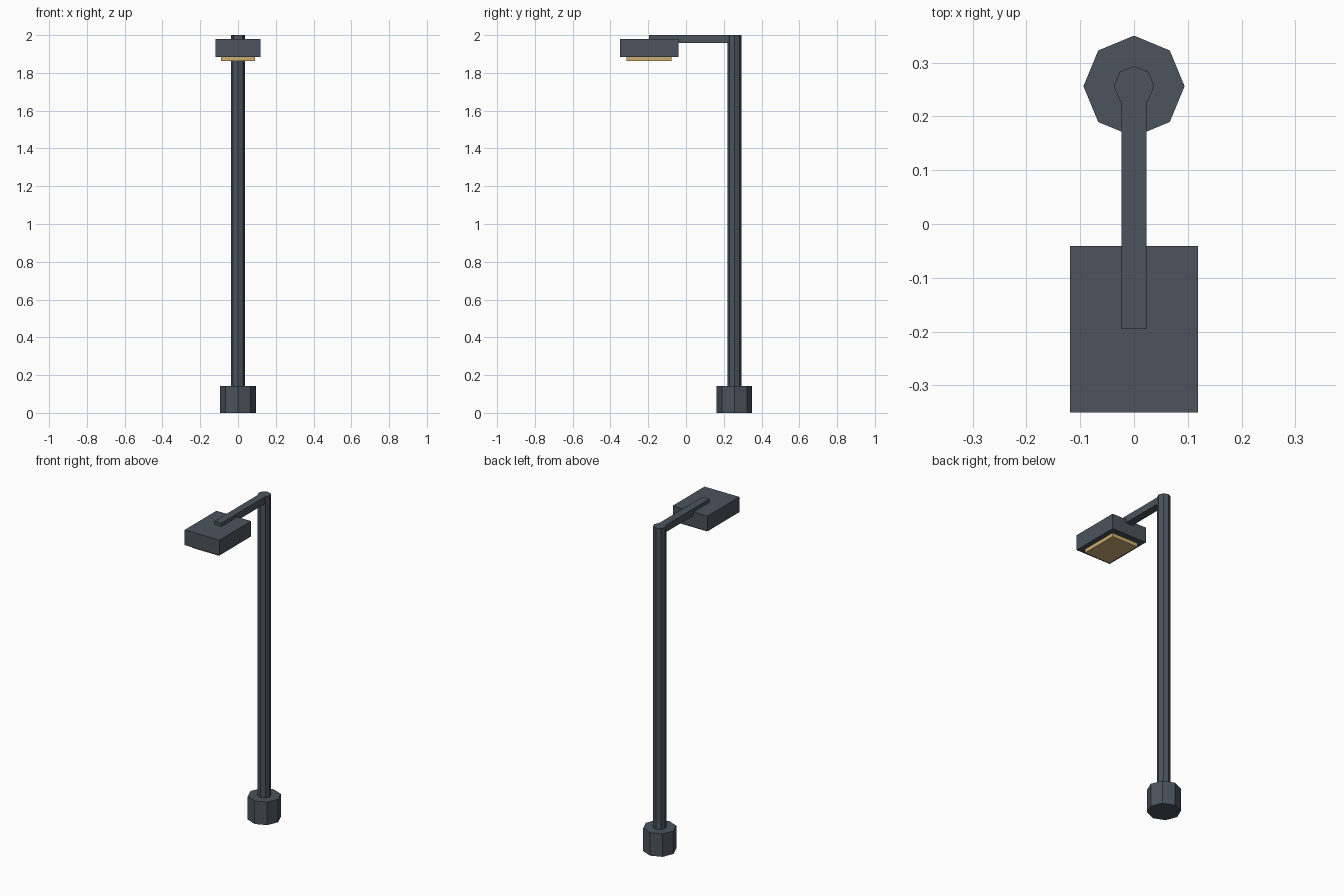
import bpy

if "Cube" in bpy.data.objects:
    bpy.data.objects.remove(bpy.data.objects["Cube"])


def material(name, srgb):
    # flat colour, converted from sRGB to linear
    lin = [c / 12.92 if c <= 0.04045 else ((c + 0.055) / 1.055) ** 2.4 for c in srgb]
    m = bpy.data.materials.new(name)
    m.diffuse_color = (*lin, 1)
    m.use_nodes = True
    m.node_tree.nodes["Principled BSDF"].inputs["Base Color"].default_value = m.diffuse_color
    return m


def finish(name, mat):
    ob = bpy.context.object
    ob.name = name
    ob.data.materials.append(mat)
    return ob


def box(name, mat, lo, hi):
    bpy.ops.mesh.primitive_cube_add(size=1, location=[(a + b) / 2 for a, b in zip(lo, hi)])
    ob = finish(name, mat)
    ob.scale = [b - a for a, b in zip(lo, hi)]
    bpy.ops.object.transform_apply(location=False, rotation=False, scale=True)
    return ob


def octagon_post(name, mat, radius, z0, z1):
    bpy.ops.mesh.primitive_cylinder_add(vertices=8, radius=radius, depth=z1 - z0,
                                        location=(0, POST_Y, (z0 + z1) / 2))
    return finish(name, mat)


POST_Y = 0.256
metal = material("dark slate metal", (0.295, 0.325, 0.36))
glow = material("warm lamp yellow", (0.80, 0.68, 0.44))

# Upright post on an octagonal foot
octagon_post("base", metal, 0.094, 0, 0.142)
octagon_post("pole", metal, 0.0375, 0.142, 2.0)

# Arm reaching forward, sunk into the lamp head
box("arm", metal, (-0.0235, -0.195, 1.957), (0.0235, POST_Y, 2.0))

# Lamp head with light panel underneath
box("lamp_head", metal, (-0.119, -0.35, 1.885), (0.119, -0.041, 1.979))
box("light_panel", glow, (-0.089, -0.315, 1.862), (0.089, -0.078, 1.885))
